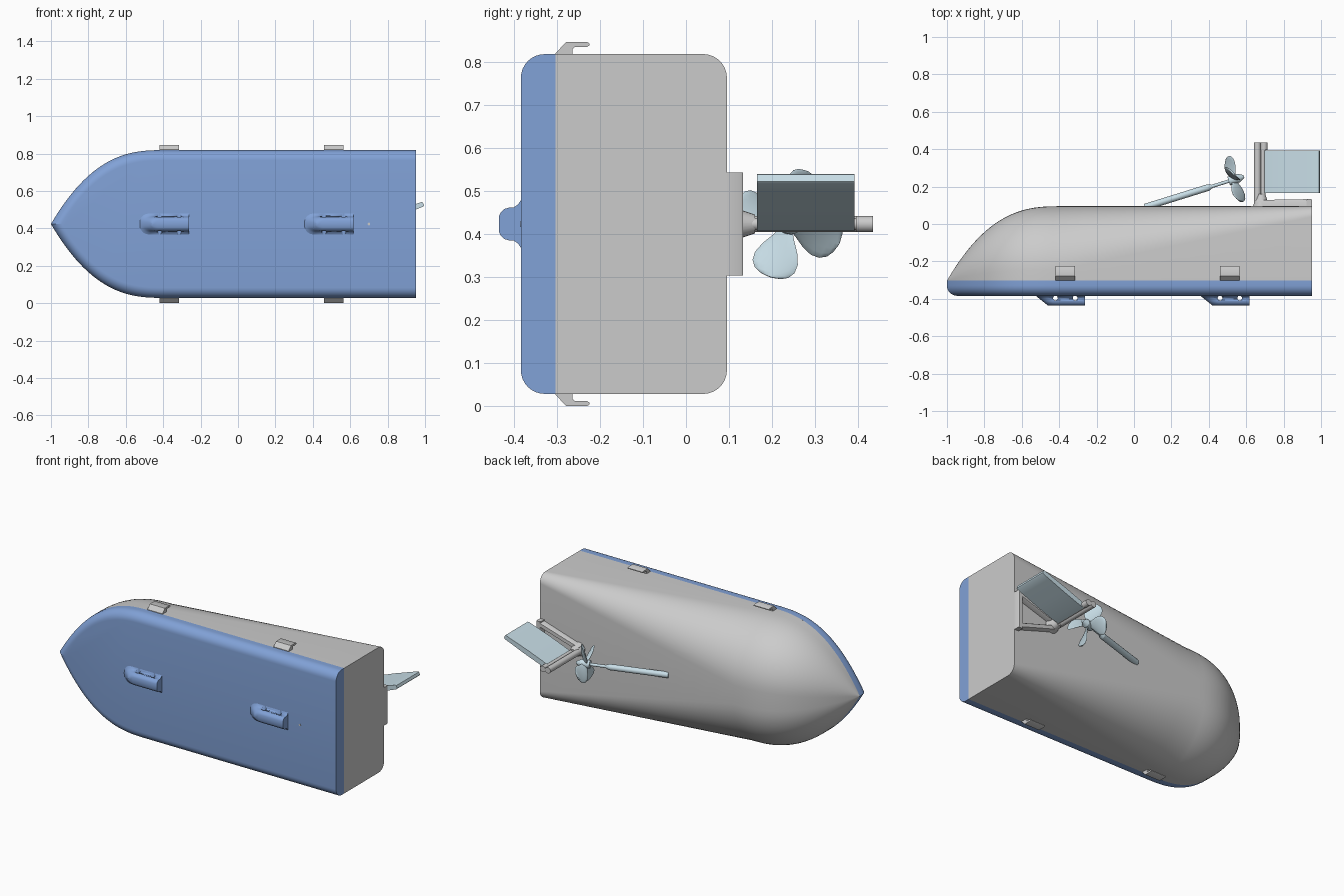
import bpy, bmesh, math
from mathutils import Vector, Matrix

if "Cube" in bpy.data.objects:
    bpy.data.objects.remove(bpy.data.objects["Cube"])

ZC = 0.4235          # centreline height (boat lies on its side, deck faces -y)
HW = 0.395           # half beam
STERN, SHOULDER = 0.953, -0.4
DECK_Y, JOIN_Y, KEEL_Y = -0.384, -0.303, 0.095


def material(name, rgb):
    m = bpy.data.materials.new(name)
    m.diffuse_color = (*rgb, 1)
    m.use_nodes = True
    m.node_tree.nodes["Principled BSDF"].inputs["Base Color"].default_value = m.diffuse_color
    return m


BLUE = material("deck_blue", (0.22, 0.36, 0.68))
PALE = material("pale_blue", (0.58, 0.73, 0.80))


def finish(name, bm, mat=None, angle=35):
    bmesh.ops.recalc_face_normals(bm, faces=bm.faces)
    me = bpy.data.meshes.new(name)
    bm.to_mesh(me)
    bm.free()
    ob = bpy.data.objects.new(name, me)
    bpy.context.collection.objects.link(ob)
    if mat:
        me.materials.append(mat)
    bpy.ops.object.select_all(action='DESELECT')
    ob.select_set(True)
    bpy.context.view_layer.objects.active = ob
    bpy.ops.object.shade_smooth_by_angle(angle=math.radians(angle))
    return ob


def loft(name, rings, mat=None, angle=35, closed=True):
    """Skin a list of equal-length rings and cap both ends."""
    bm = bmesh.new()
    rows = [[bm.verts.new(p) for p in r] for r in rings]
    n = len(rows[0])
    for a, b in zip(rows, rows[1:]):
        for i in range(n if closed else n - 1):
            j = (i + 1) % n
            bm.faces.new((a[i], a[j], b[j], b[i]))
    bm.faces.new(rows[0])
    bm.faces.new(rows[-1])
    bmesh.ops.remove_doubles(bm, verts=bm.verts, dist=1e-5)
    return finish(name, bm, mat, angle)


def tube(name, a, b, r1, r2=None, mat=None, n=24):
    a, b = Vector(a), Vector(b)
    bm = bmesh.new()
    rot = (b - a).to_track_quat('Z', 'Y').to_matrix().to_4x4()
    bmesh.ops.create_cone(bm, cap_ends=True, segments=n, radius1=r1,
                          radius2=r1 if r2 is None else r2, depth=(b - a).length,
                          matrix=Matrix.Translation((a + b) / 2) @ rot)
    return finish(name, bm, mat)


def taper(t):
    return 1 - t ** 2.6


# hull: rounded sections that get boxier towards the stern
def hull_section(x):
    t = max(0, (SHOULDER - x) / 0.6)
    s = max(0, (x - SHOULDER) / (STERN - SHOULDER))
    k = max(taper(min(t, 1)), 0.002)
    w, d = HW * k, (KEEL_Y - JOIN_Y) * k
    rz = 0.85 * w * (1 - s) + 0.055 * s
    ry = 0.85 * d * (1 - s) + 0.055 * s
    half = [(JOIN_Y, w)]
    for i in range(15):
        a = math.pi / 2 * i / 14
        half.append((JOIN_Y + d - ry + ry * math.sin(a), w - rz + rz * math.cos(a)))
    pts = half + [(y, -z) for y, z in reversed(half)]
    return [(x, y, ZC + z) for y, z in pts]


xs = [SHOULDER - 0.6 * math.cos(math.pi / 2 * i / 28) for i in range(29)]
xs += [SHOULDER + (STERN - SHOULDER) * i / 10 for i in range(1, 11)]
loft("hull", [hull_section(x) for x in xs])


# deck cover: pointed outline stacked with a rounded edge
def deck_ring(y, inset):
    half = [(STERN, HW - inset)]
    for i in range(33):
        t = math.sin(math.pi / 2 * i / 32)
        half.append((SHOULDER - (0.6 - inset) * t, (HW - inset) * taper(t)))
    return [(x, y, ZC + z) for x, z in half] + [(x, y, ZC - z) for x, z in half[-2::-1]]


R = 0.055
rings = [deck_ring(JOIN_Y, 0)]
for i in range(9):
    a = math.pi / 2 * i / 8
    rings.append(deck_ring(DECK_Y + R - R * math.sin(a), R - R * math.cos(a)))
loft("deck_cover", rings, BLUE)

# deck lugs: flared fins with a sloped nose and two cross holes
prof = [(-0.380, 0.062), (-0.385, 0.054), (-0.391, 0.045), (-0.400, 0.039), (-0.412, 0.038),
        (-0.422, 0.035), (-0.430, 0.028), (-0.435, 0.018)]
for k, x0 in enumerate((-0.53, 0.35)):
    rings = []
    for y, h in prof:
        nose = x0 + (-0.38 - y) * 1.25
        half = [(x0 + 0.268, h)]
        for i in range(9):
            a = math.pi / 2 * i / 8
            half.append((nose + 0.05 * (1 - math.sin(a)), h * math.cos(a) ** 0.8 if i < 8 else 0))
        rings.append([(x, y, ZC + z) for x, z in half] + [(x, y, ZC - z) for x, z in half[-2::-1]])
    lug = loft(f"deck_lug_{k + 1}", rings, BLUE)
    for j, dx in enumerate((0.11, 0.215)):
        cut = tube(f"lug_hole_cutter_{k}_{j}", (x0 + dx, -0.396, 0.2), (x0 + dx, -0.396, 0.65), 0.0125)
        cut.hide_render = True
        cut.hide_viewport = True
        m = lug.modifiers.new("hole", 'BOOLEAN')
        m.object = cut
        m.solver = 'EXACT'
tube("deck_pin", (0.7, -0.37, ZC), (0.7, DECK_Y - 0.001, ZC), 0.007)

# side clips, mirrored port and starboard
clip = [(-0.303, 0.390), (-0.303, 0.398), (-0.278, 0.4235), (-0.23, 0.4235), (-0.225, 0.420),
        (-0.225, 0.415), (-0.23, 0.412), (-0.258, 0.412), (-0.264, 0.407), (-0.264, 0.390)]
for side in (1, -1):
    for x in (-0.42, 0.46):
        loft(f"side_clip_{'upper' if side > 0 else 'lower'}_{'bow' if x < 0 else 'stern'}",
             [[(px, y, ZC + side * z) for y, z in clip] for px in (x, x + 0.105)])


# rudder bracket: triangular frame on the hull bottom
def bar(name, a, b, w, y0, ya, yb):
    a, b = Vector((a[0], 0, a[1])), Vector((b[0], 0, b[1]))
    d = (b - a).normalized()
    s = Vector((d.z, 0, -d.x)) * w / 2
    Y = Vector((0, 1, 0))
    return loft(name, [[p + s + Y * y0, p - s + Y * y0, p - s + Y * (y - 0.006),
                        p - s * 0.75 + Y * y, p + s * 0.75 + Y * y, p + s + Y * (y - 0.006)]
                       for p, y in ((a, ya), (b, yb))])


for side, nm in ((1, "upper"), (-1, "lower")):
    bar(f"bracket_leg_{nm}", (0.66, ZC + side * 0.015), (0.945, ZC + side * 0.104), 0.03, 0.085, 0.128, 0.133)
bar("bracket_crossbar", (0.937, ZC - 0.12), (0.937, ZC + 0.12), 0.03, 0.085, 0.133, 0.133)
tube("bracket_boss", (0.68, 0.09, ZC), (0.68, 0.16, ZC), 0.045, 0.022)

# rudder post with its front bearing
tube("rudder_post", (0.66, 0.09, ZC), (0.66, 0.435, ZC), 0.019)
tube("rudder_hinge", (0.69, 0.12, ZC), (0.69, 0.40, ZC), 0.014)
tube("post_cap", (0.695, 0.395, ZC), (0.695, 0.435, ZC), 0.019)

# rudder blade, swung about 20 degrees
ang = math.radians(20.5)
half = [(0.0, 0.012), (0.04, 0.016), (0.15, 0.017), (0.27, 0.014), (0.314, 0.013), (0.322, 0.009)]
outline = half + [(u, -v) for u, v in reversed(half)]
loft("rudder_blade",
     [[(0.69 + u * math.cos(ang) - v * math.sin(ang), y,
        0.418 + u * math.sin(ang) + v * math.cos(ang)) for u, v in outline] for y in (0.165, 0.392)],
     PALE)

# propeller shaft and hub
axis = Vector((0.955, 0.297, 0)).normalized()
hub = Vector((0.535, 0.238, ZC))
tube("shaft_housing", hub - axis * 0.50, hub - axis * 0.145, 0.018, mat=PALE)
tube("shaft_housing_tip", hub - axis * 0.145, hub - axis * 0.125, 0.018, 0.010, PALE)
tube("propeller_shaft", hub - axis * 0.14, hub, 0.009, mat=PALE)
tube("propeller_hub", hub - axis * 0.03, hub + axis * 0.025, 0.024, mat=PALE)
tube("propeller_cone", hub + axis * 0.025, hub + axis * 0.055, 0.024, 0.008, PALE)

# propeller: four twisted blades with rounded tips
side_v = Vector((-axis.y, axis.x, 0))
up = Vector((0, 0, 1))
stations = [(0.015, 0.018), (0.035, 0.030), (0.06, 0.046), (0.085, 0.055),
            (0.105, 0.053), (0.120, 0.042), (0.128, 0.026), (0.131, 0.008)]
for k in range(4):
    th = math.radians(-20 + 90 * k)
    rad = side_v * math.cos(th) + up * math.sin(th)
    tan = up * math.cos(th) - side_v * math.sin(th)
    rings = []
    for r, c in stations:
        pitch = math.radians(52 - 200 * r)
        chord = tan * math.cos(pitch) + axis * math.sin(pitch)
        norm = axis * math.cos(pitch) - tan * math.sin(pitch)
        rings.append([hub + rad * r + chord * c * math.cos(a) + norm * 0.005 * math.sin(a)
                      for a in (2 * math.pi * i / 16 for i in range(16))])
    loft(f"propeller_blade_{k + 1}", rings, PALE, 60)
